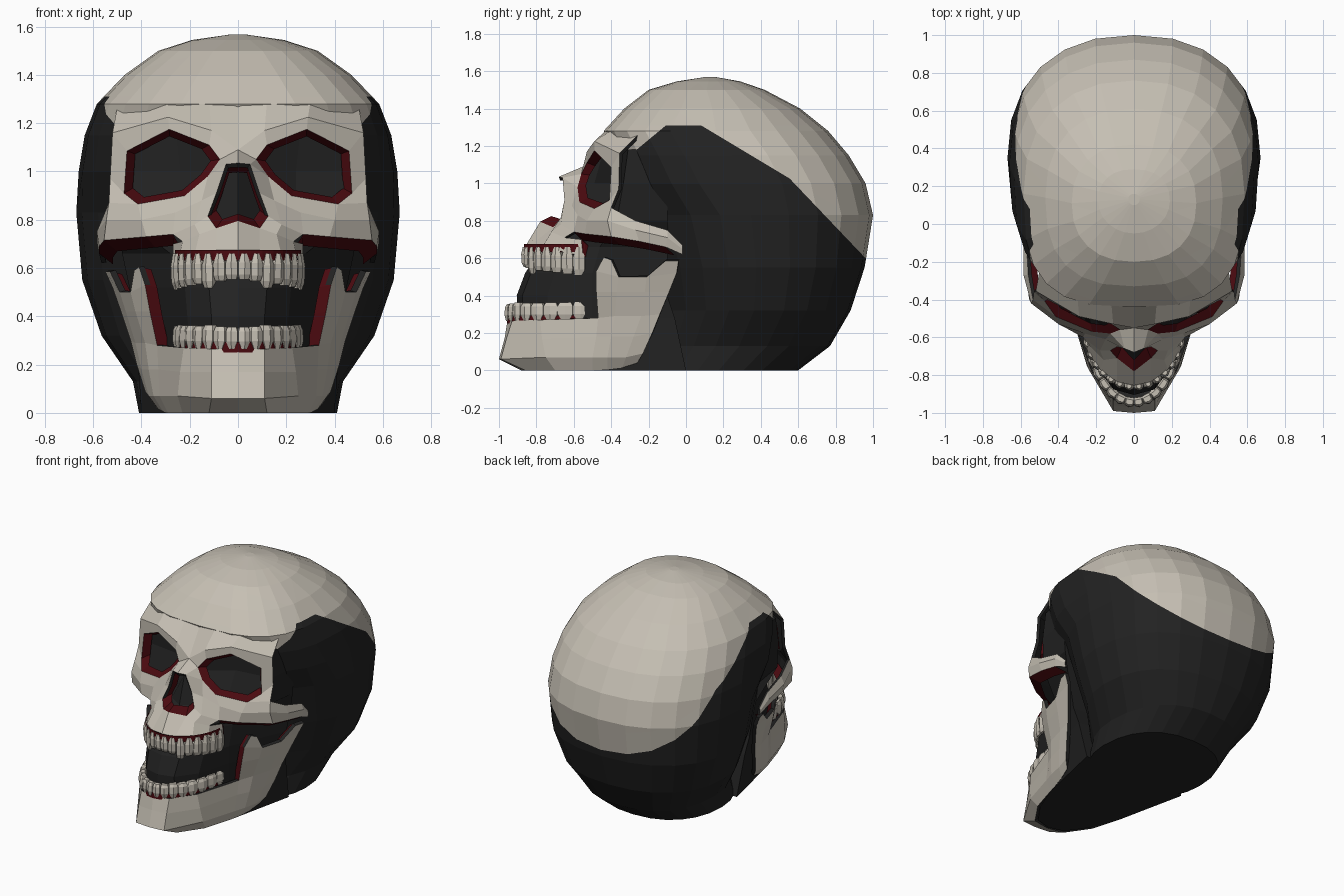
import bpy, bmesh, math
from mathutils import Vector

if "Cube" in bpy.data.objects:
    bpy.data.objects.remove(bpy.data.objects["Cube"])

def material(name, col):
    m = bpy.data.materials.new(name)
    m.diffuse_color = (*col, 1)
    m.use_nodes = True
    m.node_tree.nodes["Principled BSDF"].inputs["Base Color"].default_value = m.diffuse_color
    return m

MATS = [material("bone", (0.56, 0.52, 0.45)),
        material("dark_red", (0.07, 0.003, 0.005)),
        material("charcoal", (0.016, 0.016, 0.016))]

def make(name, bm):
    me = bpy.data.meshes.new(name)
    bm.to_mesh(me)
    bm.free()
    for m in MATS:
        me.materials.append(m)
    ob = bpy.data.objects.new(name, me)
    bpy.context.collection.objects.link(ob)
    return ob

def face(bm, pts, mat=0):
    f = bm.faces.new([bm.verts.new(p) for p in pts])
    f.material_index = mat

def strip(bm, rows, mat=0):
    for a, b in zip(rows, rows[1:]):
        for i in range(min(len(a), len(b)) - 1):
            face(bm, [a[i], a[i + 1], b[i + 1], b[i]], mat)

def shell(name, bm, ref, thick):
    # half sheet -> outward normals -> mirrored and thickened, dark inside
    bmesh.ops.remove_doubles(bm, verts=bm.verts, dist=0.002)
    bm.normal_update()
    for f in bm.faces:
        if f.normal.dot(f.calc_center_median() - Vector(ref)) < 0:
            f.normal_flip()
    ob = make(name, bm)
    ob.modifiers.new("mirror", 'MIRROR').merge_threshold = 0.003
    so = ob.modifiers.new("thickness", 'SOLIDIFY')
    so.thickness, so.offset = thick, -1
    so.material_offset = so.material_offset_rim = 2

def lining(name, edge, inner):
    # red sheet running from an opening's edge inwards
    bm = bmesh.new()
    strip(bm, [edge, inner], 1)
    bmesh.ops.remove_doubles(bm, verts=bm.verts, dist=0.002)
    make(name, bm).modifiers.new("mirror", 'MIRROR')

def inset(pts, centre, k, dy):
    c = Vector(centre)
    return [tuple(Vector(p).lerp(Vector((c.x, p[1], c.z)), k) + Vector((0, dy, 0))) for p in pts]

def ring_loft(bm, rings):
    vs = [[bm.verts.new(p) for p in r] for r in rings]
    n = len(vs[0])
    for a, b in zip(vs, vs[1:]):
        for i in range(n):
            j = (i + 1) % n
            bm.faces.new((a[i], a[j], b[j], b[i]))
    bm.faces.new(vs[0][::-1])
    bm.faces.new(vs[-1])
    bmesh.ops.recalc_face_normals(bm, faces=bm.faces)

# ---- cranium: stacked rings (z, front y, back y, half width, front squareness)
LEVELS = [(0, -.25, .60, .41, 2), (.13, -.2, .77, .435, 2), (.32, -.15, .88, .565, 2),
          (.55, -.2, .955, .645, 2), (.83, -.3, 1.0, .67, 2), (1.0, -.33, .96, .66, 2.8),
          (1.15, -.38, .87, .635, 3), (1.28, -.44, .76, .585, 3), (1.4, -.33, .61, .47, 2.6),
          (1.5, -.2, .42, .33, 2.3), (1.545, -.05, .29, .19, 2), (1.568, .1, .16, .03, 2)]
bm = bmesh.new()
rings = []
for z, yf, yb, w, nf in LEVELS:
    yc = (yf + yb) / 2
    ring = []
    for i in range(24):
        a = 2 * math.pi * i / 24
        c, s = math.cos(a), math.sin(a)
        e = 2 / (2.3 if s > 0 else nf)
        x = w * math.copysign(abs(c) ** e, c)
        y = yc + (yb - yc) * math.copysign(abs(s) ** e, s)
        ring.append((x, y, z))
    rings.append(ring)
ring_loft(bm, rings)
# lines (y, z, slope) bounding the dark side; bone lies above any of them
LINES = [(-.36, 1.1, .83), (0, 1.31, 0), (.08, 1.31, -.6), (.55, 1.03, -1.05)]
for y, z, k in LINES:
    bmesh.ops.bisect_plane(bm, geom=bm.verts[:] + bm.edges[:] + bm.faces[:],
                           plane_co=(0, y, z), plane_no=(0, -k, 1))
for f in bm.faces:
    c = f.calc_center_median()
    f.material_index = 0 if any(c.z > z + k * (c.y - y) for y, z, k in LINES) else 2
make("cranium", bm)

# ---- dark inner head behind the face and mouth: half sections (x, y) by height
CORE = [(0, [(0, -.87), (.11, -.84), (.21, -.7), (.29, -.5), (.40, 0)]),
        (.28, [(0, -.90), (.11, -.87), (.2, -.74), (.28, -.5), (.42, -.06)]),
        (.40, [(0, -.905), (.11, -.875), (.21, -.74), (.28, -.5), (.43, -.1)]),
        (.52, [(0, -.86), (.12, -.83), (.22, -.7), (.28, -.5), (.45, -.1)]),
        (.66, [(0, -.77), (.12, -.74), (.2, -.64), (.28, -.46), (.48, -.1)]),
        (.80, [(0, -.66), (.1, -.60), (.24, -.48), (.46, -.37), (.5, -.1)]),
        (1.0, [(0, -.60), (.07, -.49), (.24, -.37), (.495, -.335), (.52, -.1)]),
        (1.18, [(0, -.47), (.1, -.44), (.26, -.4), (.49, -.31), (.52, -.1)])]
bm = bmesh.new()
ring_loft(bm, [[(x, y, z) for x, y in h] + [(-x, y, z) for x, y in h[:0:-1]] for z, h in CORE])
for f in bm.faces:
    f.material_index = 2
make("inner_head", bm)

# ---- face mask: brow, orbit, nose, cheek and upper jaw
eye = [(.075, -.56, 1.05), (.12, -.53, 1.11), (.285, -.49, 1.175), (.46, -.40, 1.085),
       (.472, -.41, .91), (.415, -.49, .865), (.22, -.57, .90), (.125, -.58, .98)]
outer = [(0, -.55, 1.09), (.11, -.53, 1.17), (.29, -.49, 1.225), (.52, -.355, 1.16),
         (.53, -.36, .97), (.535, -.40, .87)]
forehead = [(0, -.42, 1.29), (.12, -.42, 1.29), (.3, -.385, 1.29), (.5, -.245, 1.27)]
nose = [(0, -.68, 1.035), (.05, -.66, 1.03), (.09, -.65, .91), (.125, -.67, .815),
        (.09, -.71, .765), (0, -.78, .795)]
cheek = [[nose[1], eye[7], eye[6], eye[5], outer[5]],
         [nose[2], (.15, -.61, .88), (.26, -.58, .83), (.40, -.53, .80), (.545, -.42, .80)],
         [nose[3], (.18, -.67, .78), (.27, -.60, .74), (.38, -.54, .73), (.555, -.40, .715)]]
upper_jaw = [[nose[5], nose[4], (.16, -.72, .74), (.23, -.65, .71), (.27, -.56, .70)],
             [(0, -.855, .67), (.09, -.835, .665), (.18, -.77, .655), (.245, -.68, .64), (.27, -.55, .61)]]
arch = [[outer[5], (.56, -.27, .80), (.57, -.1, .75), (.565, -.02, .67)],
        [cheek[1][4], (.585, -.27, .75), (.585, -.1, .71), (.57, -.02, .65)],
        [cheek[2][4], (.575, -.25, .69), (.575, -.11, .66), (.565, -.02, .62)]]
bm = bmesh.new()
strip(bm, [forehead, outer, eye[:6]])
face(bm, [outer[0], nose[0], nose[1], eye[0]])
face(bm, [eye[0], nose[1], eye[7]])
strip(bm, cheek)
strip(bm, [cheek[2][:3], upper_jaw[0][1:4]])
strip(bm, upper_jaw)
strip(bm, arch)
shell("face_mask", bm, (0, -.1, .85), .02)

# ---- red linings of eye socket, nose and cheekbone
ring = eye + eye[:1]
lining("eye_lining", ring, inset(ring, (.28, 0, 1.02), .19, .045))
lining("nose_lining", nose, inset(nose, (0, 0, .9), .28, .06))
edge = [upper_jaw[1][4], upper_jaw[0][4]] + cheek[2][2:] + arch[2][1:3]
lining("cheek_lining", edge, [(x * .9, y + .05, z - (.045 if z > .65 else 0)) for x, y, z in edge])

# ---- lower jaw with ramus
ramus = [[(.335, -.47, .28), (.385, -.38, .29), (.425, -.24, .29), (.445, -.14, .30)],
         [(.365, -.48, .42), (.425, -.37, .42), (.465, -.22, .42), (.485, -.09, .42)],
         [(.385, -.48, .53), (.445, -.36, .50), (.49, -.21, .50), (.52, -.05, .52)]]
coronoid = [(.43, -.40, .59), (.41, -.44, .605)]
condyle = [(.55, -.04, .585), (.53, -.11, .585)]
jaw = [[(0, -.88, 0), (.12, -.86, 0), (.23, -.7, 0), (.29, -.5, 0), (.31, -.42, .005), (.33, -.34, .015), (.35, -.26, .04)],
       [(0, -1.0, .06), (.11, -.99, .06), (.25, -.75, .07), (.325, -.5, .07), (.35, -.42, .07), (.37, -.32, .07), (.385, -.23, .09)],
       [(0, -.97, .17), (.11, -.96, .17), (.24, -.77, .17), (.33, -.48, .18), (.37, -.4, .18), (.40, -.28, .18), (.42, -.18, .20)],
       [(0, -.955, .265), (.11, -.93, .265), (.225, -.78, .27)] + ramus[0]]
bm = bmesh.new()
strip(bm, jaw)
strip(bm, ramus)
face(bm, ramus[2][:2] + coronoid)
face(bm, ramus[2][2:] + condyle)
shell("lower_jaw", bm, (0, -.2, .3), .025)
for name, edge in (("jaw_front_lining", [(.325, -.48, .20)] + [r[0] for r in ramus] + coronoid[1:]),
                   ("jaw_notch_lining", [ramus[2][2], condyle[1]])):
    lining(name, edge, [(x - .05, y + .02, z - .01) for x, y, z in edge])

# ---- teeth along elliptical arcs, with a red gum band behind each row
def arc(a, w, y0, d):
    return Vector((w * math.sin(a), y0 - d * math.cos(a), 0))

def tooth_row(name, w, y0, d, gum, tip, drop):
    bm = bmesh.new()
    step = math.pi / 16
    for k in range(16):
        a = (k - 7.5) * step
        p = arc(a, w, y0, d)
        t = arc(a + step / 2, w, y0, d) - arc(a - step / 2, w, y0, d)
        half = t.length * .5
        t.normalize()
        n = Vector((t.y, -t.x, 0))
        side = abs(k - 7.5)
        end = tip + drop * side / 7.5 + (drop * .5 if side == 2.5 else 0)
        rings = []
        for u, wid, dep in ((0, .45, .7), (.35, 1, 1), (.8, 1, .9), (1, .75, .5)):
            z = gum + (end - gum) * u
            rings.append([p + t * (half * wid * i) + n * (.028 * dep * j) + Vector((0, 0, z))
                          for i, j in ((-1, -1), (1, -1), (1, .6), (0, 1), (-1, .6))])
        sub = bmesh.new()
        ring_loft(sub, rings)
        me = bpy.data.meshes.new("tooth")
        sub.to_mesh(me)
        sub.free()
        bm.from_mesh(me)
        bpy.data.meshes.remove(me)
    make(name + "_teeth", bm)
    bm = bmesh.new()
    s = 1 if tip > gum else -1
    strip(bm, [[arc((k - 8) * step, w + .012, y0, d + .012) + Vector((0, 0, gum + dz))
                for k in range(17)] for dz in (-s * .015, s * .028)], 1)
    make(name + "_gum", bm)

tooth_row("upper", .252, -.54, .315, .66, .555, -.045)
tooth_row("lower", .245, -.52, .425, .265, .355, .01)
